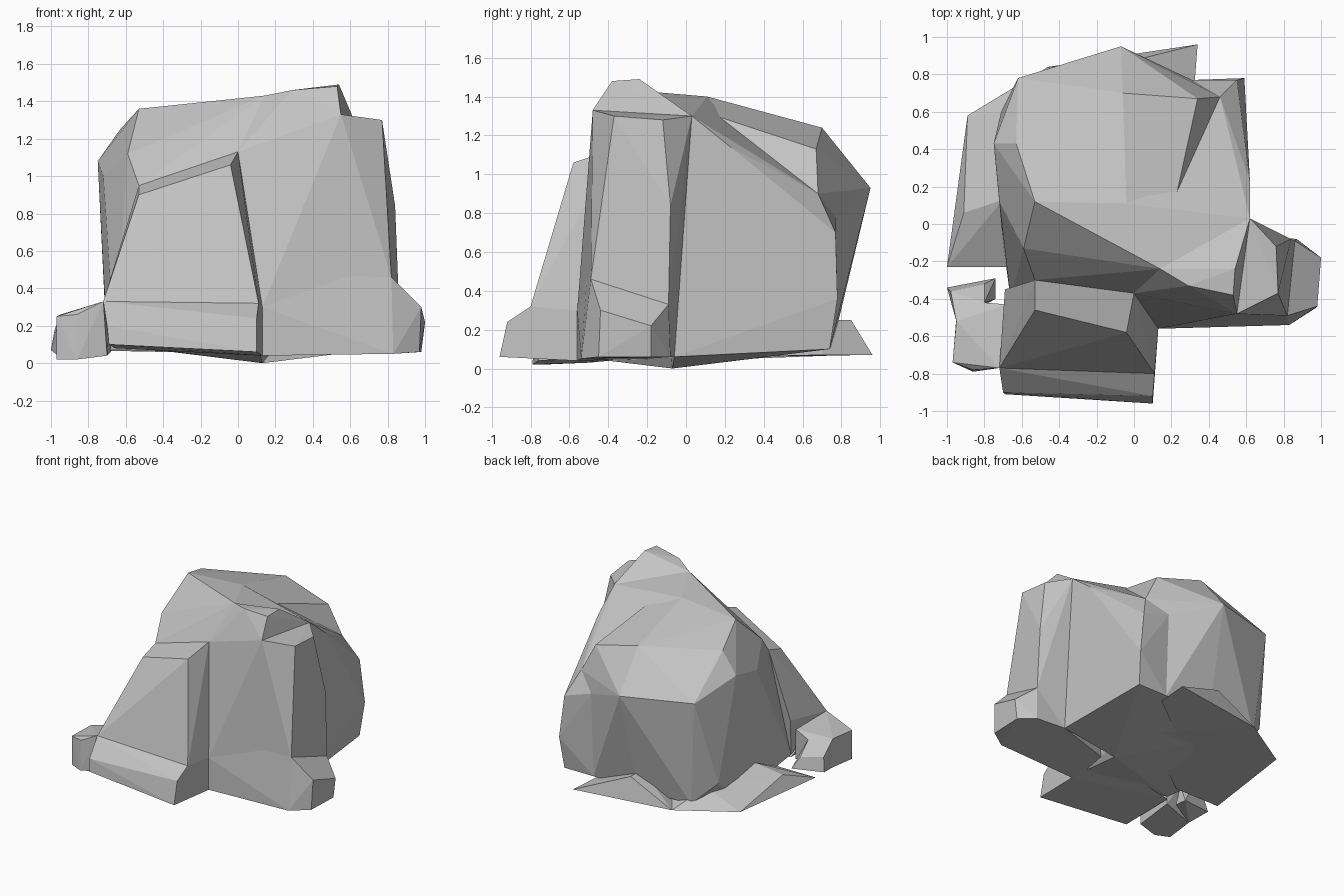
import bpy
import bmesh
import math

# Remove only the default cube
default_cube = bpy.data.objects.get("Cube")
if default_cube:
    bpy.data.objects.remove(default_cube, do_unlink=True)


def make_material(name, color):
    material = bpy.data.materials.new(name)
    material.use_nodes = True
    material.diffuse_color = color
    shader = next(node for node in material.node_tree.nodes
                  if node.type == "BSDF_PRINCIPLED")
    shader.inputs["Base Color"].default_value = color
    shader.inputs["Roughness"].default_value = 1
    return material


stone_grey = make_material("stone grey", (.55, .55, .55, 1))


def chiselled_rock(name, *rings):
    """Wrap a stack of corner rings in one flat-sided convex rock."""
    bm = bmesh.new()
    for ring in rings:
        for corner in ring:
            bm.verts.new(corner)
    bmesh.ops.remove_doubles(bm, verts=bm.verts, dist=.001)
    hull = bmesh.ops.convex_hull(bm, input=bm.verts)
    leftover = {item for key in ("geom_interior", "geom_unused")
                for item in hull[key] if isinstance(item, bmesh.types.BMVert)}
    bmesh.ops.delete(bm, geom=list(leftover), context="VERTS")
    # Merge nearly level triangles into broad facets
    bmesh.ops.dissolve_limit(bm, angle_limit=math.radians(3),
                             verts=bm.verts, edges=bm.edges)
    bmesh.ops.recalc_face_normals(bm, faces=bm.faces)
    mesh = bpy.data.meshes.new(name)
    bm.to_mesh(mesh)
    bm.free()
    mesh.materials.append(stone_grey)
    rock = bpy.data.objects.new(name, mesh)
    bpy.context.collection.objects.link(rock)
    return rock


# Corners shared by neighbouring rocks
crown_middle = (-.04, .11, 1.4)
peak_start = (.14, -.24, 1.43)
column_back = (.62, .03, 1.3)
column_front = (.55, -.48, 1.33)
slab_top_left = (-.53, -.3, .95)
slab_top_right = (0, -.37, 1.13)
slab_toe_left = (-.72, -.77, .33)
slab_toe_right = (.11, -.8, .32)
notch_high = (.13, -.56, .3)
notch_low = (.13, -.56, .04)
column_front_low = (.58, -.51, .48)
column_side_low = (.82, -.49, .46)
column_rear_low = (.86, -.09, .33)
wall_high = (.62, -.06, .85)
wall_low = (.62, -.06, .06)
inner_low = (.14, -.2, .05)
rear_shoulder = (.46, .68, .9)
seam_high = (.31, .77, .78)
seam_low = (.31, .74, .1)
underside = (.13, -.07, 0)
ledge_corner = (-.46, .84, .07)

# Main boulder: crown, shoulder, waist and base
chiselled_rock(
    "main_boulder",
    [(-.53, .12, 1.36), crown_middle, peak_start, (-.59, -.13, 1.12),
     (-.63, .43, 1.25), (-.06, .7, 1.24), (.34, .67, 1.13)],
    [(-.75, .43, 1.08), (-.72, .12, 1), (-.62, .78, .95),
     (-.07, .95, .93), rear_shoulder, slab_top_left, slab_top_right],
    [seam_high, (-.07, .82, .36), (-.71, .6, .26)],
    [seam_low, (-.1, .75, .1), (-.55, .72, .1), (-.68, .4, .1),
     (-.7, -.1, .1), (-.66, -.4, .1), (.12, -.4, .04), underside],
)

# Lower boulder with the tall side wall and the rear corner
chiselled_rock(
    "wall_boulder",
    [crown_middle, peak_start, column_back, (.62, .23, 1.14),
     (.55, .32, 1.09), rear_shoulder],
    [wall_high, seam_high, (.55, .77, .7), (.59, .78, .36)],
    [(.57, .74, .1), seam_low, wall_low, underside],
)

# Leaning slab across the front, and its thick toe
chiselled_rock(
    "front_slab",
    [slab_top_left, slab_top_right, (-.04, -.58, 1.06), (-.53, -.46, .9)],
    [slab_toe_left, slab_toe_right, notch_high, (-.69, -.35, .4)],
    [notch_low, (-.66, -.4, .1)],
)
chiselled_rock(
    "slab_toe",
    [slab_toe_left, slab_toe_right, notch_high],
    [(-.7, -.9, .2), (.1, -.92, .24)],
    [(-.69, -.91, .1), (.1, -.96, .06), notch_low, (-.66, -.4, .08),
     inner_low],
)

# Upright column at the front corner, with a flat shoulder
chiselled_rock(
    "corner_column",
    [column_front, (.77, -.37, 1.3), (.76, -.12, 1.28), column_back,
     slab_top_right],
    [(.84, -.08, .84), wall_high],
    [notch_high, column_front_low, column_side_low, column_rear_low,
     wall_low, inner_low],
)

# Sharp peak rising behind the shoulder
chiselled_rock(
    "peak",
    [(.29, -.33, 1.46), (.54, -.24, 1.49), (.53, -.38, 1.48)],
    [peak_start, column_back, column_front, slab_top_right],
    [notch_high, column_front_low, wall_high],
)

# Flared foot under the column
chiselled_rock(
    "column_foot",
    [notch_high, column_front_low, column_side_low, column_rear_low],
    [(.98, -.44, .3), (1, -.18, .22)],
    [notch_low, (.58, -.51, .09), (.83, -.54, .05), (.97, -.45, .06),
     (.98, -.18, .06), (.87, -.08, .06), wall_low, inner_low],
)

# Small stone beside the slab, with a low spur behind it
stone_back_left = (-.95, -.52, .26)
stone_back_right = (-.8, -.42, .25)
chiselled_rock(
    "side_stone",
    [stone_back_left, (-.97, -.74, .25), (-.86, -.78, .26), slab_toe_left,
     (-.68, -.43, .3), stone_back_right],
    [(-.97, -.74, .02), (-.86, -.79, .02), (-.7, -.76, .04),
     (-.95, -.5, .03), (-.68, -.43, .06)],
)
chiselled_rock(
    "side_stone_spur",
    [stone_back_left, stone_back_right],
    [(-.98, -.36, .18), (-.8, -.32, .15)],
    [(-1, -.34, .07), (-.74, -.29, .05), (-.74, -.4, .06),
     (-.95, -.5, .03)],
)

# Low sloping ledges around the side and back
chiselled_rock(
    "side_ledge",
    [(-.7, .13, .25), (-.6, .6, .2), (-.91, .06, .18)],
    [(-1, -.23, .07), (-.89, .58, .07), ledge_corner,
     (-.6, -.23, .07), (.1, .3, .05)],
)
chiselled_rock(
    "back_ledge",
    [(-.1, .85, .25), (-.1, .7, .25)],
    [(.34, .96, .07), ledge_corner, (.32, .7, .07), (-.2, .3, .06)],
)
